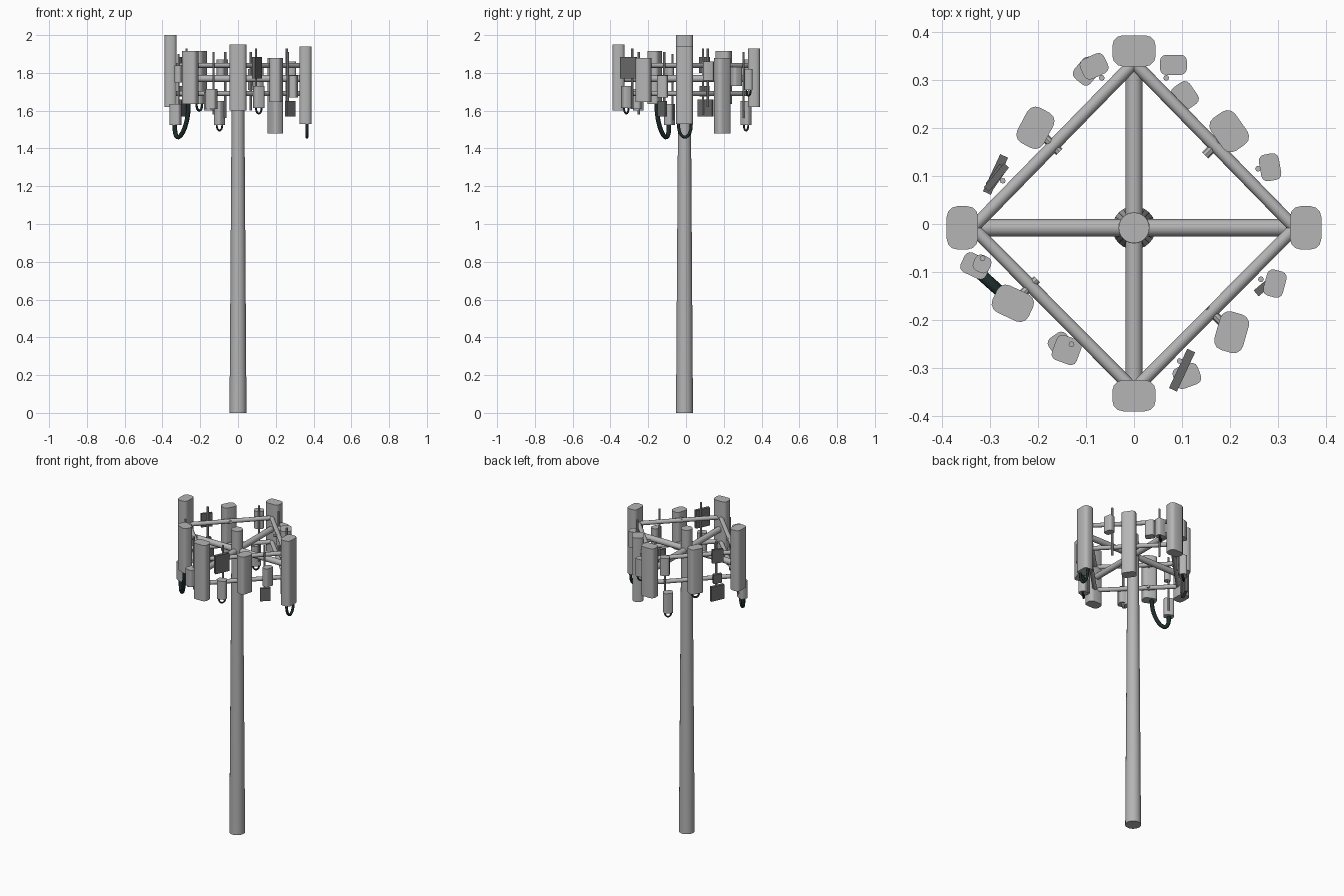
import bpy, bmesh, math
from mathutils import Vector

if "Cube" in bpy.data.objects:
    bpy.data.objects.remove(bpy.data.objects["Cube"])

def material(name, rgb):
    m = bpy.data.materials.new(name)
    m.diffuse_color = (*rgb, 1)
    m.use_nodes = True
    m.node_tree.nodes["Principled BSDF"].inputs["Base Color"].default_value = m.diffuse_color
    return m

GREY = material("light grey", (0.46, 0.46, 0.46))
DARK = material("dark grey", (0.14, 0.14, 0.14))
CABLE = material("black green cable", (0.012, 0.025, 0.024))
CY = -0.008  # mast centre in y


def finish(name, bm, mat, angle=35):
    bmesh.ops.recalc_face_normals(bm, faces=bm.faces)
    me = bpy.data.meshes.new(name)
    bm.to_mesh(me)
    bm.free()
    me.materials.append(mat)
    ob = bpy.data.objects.new(name, me)
    bpy.context.collection.objects.link(ob)
    bpy.context.view_layer.objects.active = ob
    ob.select_set(True)
    bpy.ops.object.shade_smooth_by_angle(angle=math.radians(angle))
    ob.select_set(False)
    return ob


def pipe(name, a, b, r1, r2=None, mat=GREY, sides=12):
    a, b = Vector(a), Vector(b)
    bm = bmesh.new()
    bmesh.ops.create_cone(bm, cap_ends=True, segments=sides, radius1=r1,
                          radius2=r1 if r2 is None else r2, depth=(b - a).length)
    q = (b - a).to_track_quat('Z', 'Y')
    for v in bm.verts:
        v.co = q @ v.co + (a + b) / 2
    return finish(name, bm, mat)


def box(name, x, y, z0, z1, width, depth, facing, mat=GREY, r=0.018):
    """Upright box with rounded vertical corners; facing is the outward angle."""
    bm = bmesh.new()
    t = math.radians(facing)
    pts = []
    for k, (sx, sy) in enumerate(((1, 1), (-1, 1), (-1, -1), (1, -1))):
        steps = range(4) if r > 0 else (0,)
        for i in steps:
            an = math.radians(90 * k + 30 * i)
            u = sx * (depth / 2 - r) + r * math.cos(an)
            w = sy * (width / 2 - r) + r * math.sin(an)
            pts.append((x + u * math.cos(t) - w * math.sin(t),
                        y + u * math.sin(t) + w * math.cos(t)))
    f = bm.faces.new([bm.verts.new((px, py, z0)) for px, py in pts])
    ext = bmesh.ops.extrude_face_region(bm, geom=[f])
    for v in ext["geom"]:
        if isinstance(v, bmesh.types.BMVert):
            v.co.z = z1
    return finish(name, bm, mat)


def loop(name, a, b, drop, r):
    """U-shaped cable hanging between two points."""
    a, b = Vector(a), Vector(b)
    cu = bpy.data.curves.new(name, 'CURVE')
    cu.dimensions = '3D'
    cu.bevel_depth = r
    cu.bevel_resolution = 2
    cu.use_fill_caps = True
    n = 14
    sp = cu.splines.new('POLY')
    sp.points.add(n)
    for i, p in enumerate(sp.points):
        t = math.pi * i / n
        k = (1 - math.cos(t)) / 2
        c = a.lerp(b, k) - Vector((0, 0, drop * math.sin(t) ** 0.8 if 0 < i < n else 0))
        p.co = (*c, 1)
    ob = bpy.data.objects.new(name, cu)
    bpy.context.collection.objects.link(ob)
    cu.materials.append(CABLE)


# tapered mast
pipe("mast", (0, CY, 0), (0, CY, 1.9), 0.045, 0.032, sides=24)

# cross arms and square ring rails
corners = [(0.335, CY), (0, 0.335), (-0.335, CY), (0, -0.345)]
for i, (x, y) in enumerate(corners):
    pipe("cross_arm", (0, CY, 1.77), (x, y, 1.77), 0.018, sides=16)
    x2, y2 = corners[(i + 1) % 4]
    for z in (1.84, 1.69):
        pipe("ring_rail", (x, y, z), (x2, y2, z), 0.013)

# corner panel antennas: x, y, bottom, top, facing
for x, y, z0, z1, f in ((0.357, CY, 1.53, 1.94, 0), (0, 0.36, 1.62, 1.93, 90),
                        (-0.357, CY, 1.62, 2.0, 180), (0, -0.357, 1.60, 1.95, 270)):
    box("corner_antenna", x, y, z0, z1, 0.09, 0.065, f, r=0.022)

# side panel antennas with brackets back to the rails
for x, y, z0, z1, f in ((-0.252, -0.165, 1.635, 1.915, 245), (-0.205, 0.2, 1.635, 1.915, 152),
                        (0.198, 0.193, 1.48, 1.88, 35), (0.203, -0.225, 1.645, 1.88, -16)):
    box("side_antenna", x, y, z0, z1, 0.083, 0.062, f, r=0.02)
    n = Vector((math.copysign(1, x), math.copysign(1, y), 0)) * 0.05
    for z in (1.84, 1.69):
        pipe("antenna_bracket", (x, y, z), (x - n.x, y - n.y, z), 0.009, sides=8)

# thin vertical mounting pipes
for x, y, z0, z1 in ((-0.273, 0.09, 1.58, 1.93), (-0.067, 0.304, 1.56, 1.91),
                     (0.067, 0.304, 1.60, 1.91), (0.258, 0.115, 1.62, 1.93),
                     (0.264, -0.115, 1.57, 1.91), (0.095, -0.285, 1.61, 1.93),
                     (-0.13, -0.25, 1.58, 1.91), (-0.315, -0.071, 1.55, 1.90)):
    pipe("mounting_pipe", (x, y, z0), (x, y, z1), 0.006, sides=8)

# remote radio units: x, y, bottom, top, width, depth, facing
for x, y, z0, z1, w, d, f in (
        (-0.083, 0.328, 1.76, 1.87, 0.055, 0.045, 115),
        (-0.098, 0.318, 1.525, 1.65, 0.055, 0.045, 140),
        (0.082, 0.331, 1.71, 1.82, 0.056, 0.042, 90),
        (0.106, 0.267, 1.73, 1.83, 0.055, 0.045, 35),
        (0.283, 0.118, 1.76, 1.86, 0.056, 0.042, 10),
        (0.293, -0.124, 1.67, 1.785, 0.056, 0.042, -15),
        (0.11, -0.316, 1.615, 1.73, 0.055, 0.046, 290),
        (-0.14, -0.262, 1.61, 1.715, 0.055, 0.055, 250),
        (-0.152, -0.252, 1.60, 1.70, 0.05, 0.045, 215),
        (-0.33, -0.087, 1.525, 1.635, 0.058, 0.045, 245),
        (-0.316, -0.083, 1.75, 1.84, 0.036, 0.036, 245)):
    box("radio_unit", x, y, z0, z1, w, d, f, r=0.013)

# dark equipment plates
for x, y, z0, z1, w, d, f in (
        (0.1, -0.304, 1.77, 1.883, 0.09, 0.018, -25),
        (-0.288, 0.103, 1.57, 1.66, 0.085, 0.018, 155),
        (-0.286, 0.097, 1.80, 1.885, 0.065, 0.014, 140),
        (-0.286, 0.099, 1.675, 1.73, 0.05, 0.02, 145),
        (0.277, -0.125, 1.57, 1.65, 0.06, 0.016, -50)):
    box("dark_plate", x, y, z0, z1, w, d, f, DARK, r=0)

# hanging cable loops
loop("large_cable_loop", (-0.335, -0.09, 1.53), (-0.262, -0.155, 1.64), 0.11, 0.012)
loop("antenna_cable_loop", (0.365, -0.04, 1.535), (0.365, 0.028, 1.535), 0.075, 0.008)
loop("rear_antenna_cable_loop", (-0.22, 0.18, 1.64), (-0.19, 0.215, 1.64), 0.04, 0.006)
for x, y, z in ((-0.098, 0.318, 1.53), (0.11, -0.316, 1.62), (0.082, 0.331, 1.715)):
    loop("small_cable_loop", (x - 0.015, y - 0.012, z), (x + 0.015, y + 0.012, z), 0.035, 0.005)
